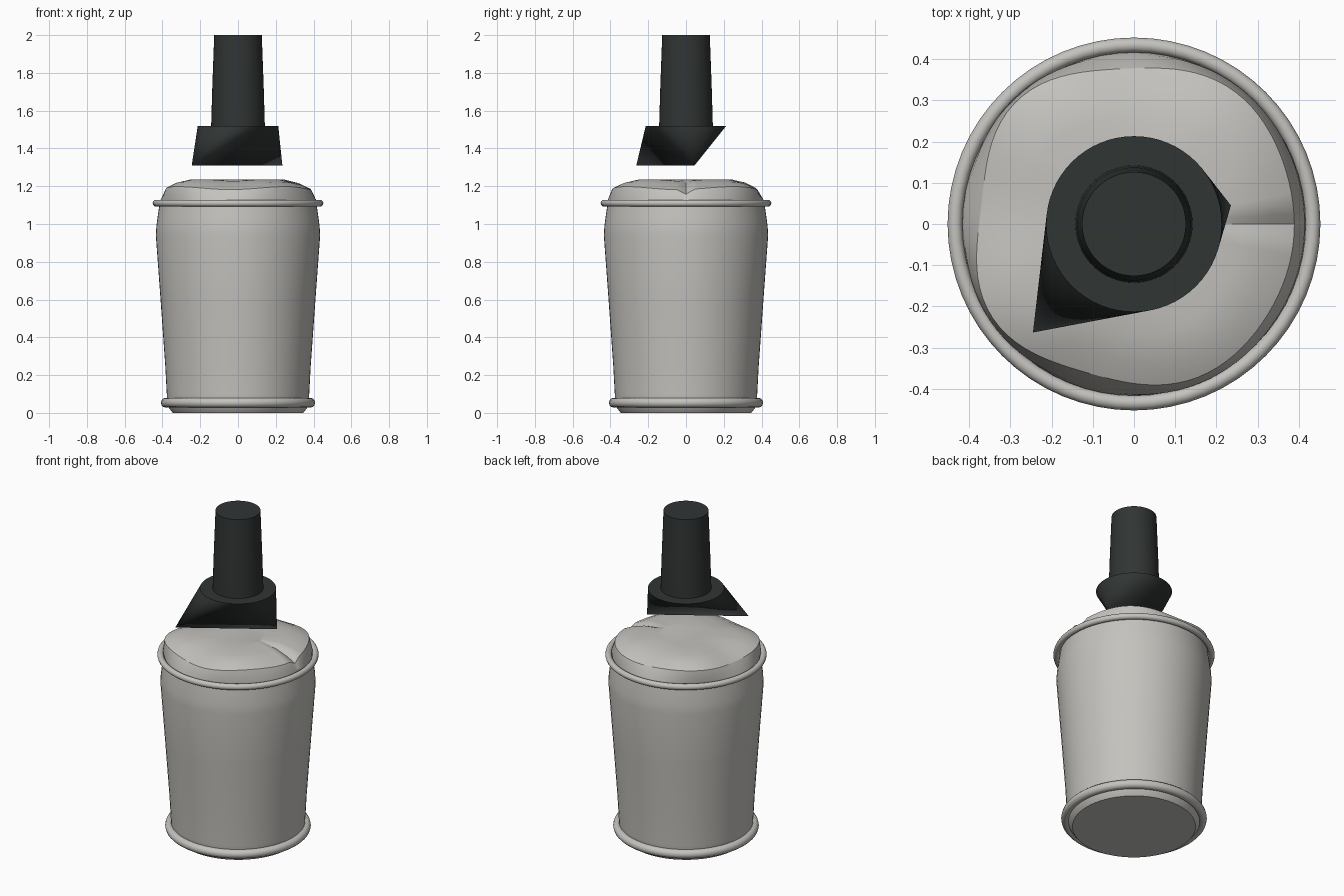
import bpy, bmesh, math

if "Cube" in bpy.data.objects:
    bpy.data.objects.remove(bpy.data.objects["Cube"])

def material(name, rgb):
    m = bpy.data.materials.new(name)
    m.diffuse_color = (*rgb, 1)
    m.use_nodes = True
    m.node_tree.nodes["Principled BSDF"].inputs["Base Color"].default_value = m.diffuse_color
    return m

PALE = material("pale_metal", (0.55, 0.54, 0.51))
DARK = material("dark_plastic", (0.03, 0.035, 0.034))

def finish(name, bm, mat, angle=35):
    bmesh.ops.recalc_face_normals(bm, faces=bm.faces)
    me = bpy.data.meshes.new(name)
    bm.to_mesh(me)
    bm.free()
    me.materials.append(mat)
    ob = bpy.data.objects.new(name, me)
    bpy.context.collection.objects.link(ob)
    bpy.ops.object.select_all(action='DESELECT')
    ob.select_set(True)
    bpy.context.view_layer.objects.active = ob
    bpy.ops.object.shade_smooth_by_angle(angle=math.radians(angle))
    return ob

def lathe(name, profile, mat, n=64, warp=None, angle=35, closed=False):
    """Spin (radius, z) points about z; warp(angle, row, r, z) can reshape rows."""
    bm = bmesh.new()
    rings = []
    for row, (r0, z0) in enumerate(profile):
        ring = []
        for i in range(n):
            a = 2 * math.pi * i / n
            r, z = warp(a, row, r0, z0) if warp else (r0, z0)
            ring.append(bm.verts.new((r * math.cos(a), r * math.sin(a), z)))
        rings.append(ring)
    pairs = list(zip(rings, rings[1:]))
    if closed:
        pairs.append((rings[-1], rings[0]))
    for lo, hi in pairs:
        for i in range(n):
            j = (i + 1) % n
            bm.faces.new((lo[i], lo[j], hi[j], hi[i]))
    if not closed:
        bm.faces.new(rings[0])
        bm.faces.new(rings[-1])
    return finish(name, bm, mat, angle)

def bead(name, radius, z, tube):
    pts = [(radius + tube * math.cos(math.tau * k / 12), z + tube * math.sin(math.tau * k / 12))
           for k in range(12)]
    return lathe(name, pts, PALE, closed=True)

# Tapered can body
lathe("can_body", [(0.345, 0), (0.365, 0.025), (0.375, 0.05), (0.377, 0.1), (0.385, 0.25),
                   (0.41, 0.6), (0.435, 0.94), (0.432, 0.99), (0.424, 1.05), (0.415, 1.11)], PALE)

# Rolled beads at foot and shoulder
bead("foot_bead", 0.382, 0.054, 0.026)
bead("shoulder_bead", 0.434, 1.11, 0.018)

# Dented lid: uneven crushed corners and a pinched crease on the +x side
def dent(a, row, r, z):
    k = (0, 0.3, 1, 1, 0.7, 0)[row]
    r += k * (0.012 * math.cos(4 * a - 2.7) + 0.008 * math.cos(5 * a + 0.6))
    z += k * 0.008 * math.cos(4 * a - 2.7)
    d = (a + math.pi) % math.tau - math.pi
    pinch = max(0, 1 - abs(d) / 0.12)
    return r, min(z, 1.235) - pinch * (0, 0.0, 0.025, 0.022, 0.015, 0)[row]

lathe("dented_lid", [(0.415, 1.11), (0.415, 1.13), (0.393, 1.19), (0.34, 1.215),
                     (0.265, 1.233), (0.15, 1.235)], PALE, n=96, warp=dent, angle=30)

# Crushed collar: round upper rim narrowing to a slanted straight lower edge
bm = bmesh.new()
for i in range(64):
    a = math.tau * i / 64
    bm.verts.new((0.213 * math.cos(a), 0.213 * math.sin(a), 1.52))
bm.verts.new((-0.245, -0.263, 1.31))
bm.verts.new((0.235, 0.045, 1.31))
bmesh.ops.convex_hull(bm, input=bm.verts)
finish("crushed_collar", bm, DARK)

# Stem with slight taper
lathe("stem", [(0.142, 1.51), (0.142, 1.525), (0.137, 1.7), (0.126, 2.0)], DARK)
